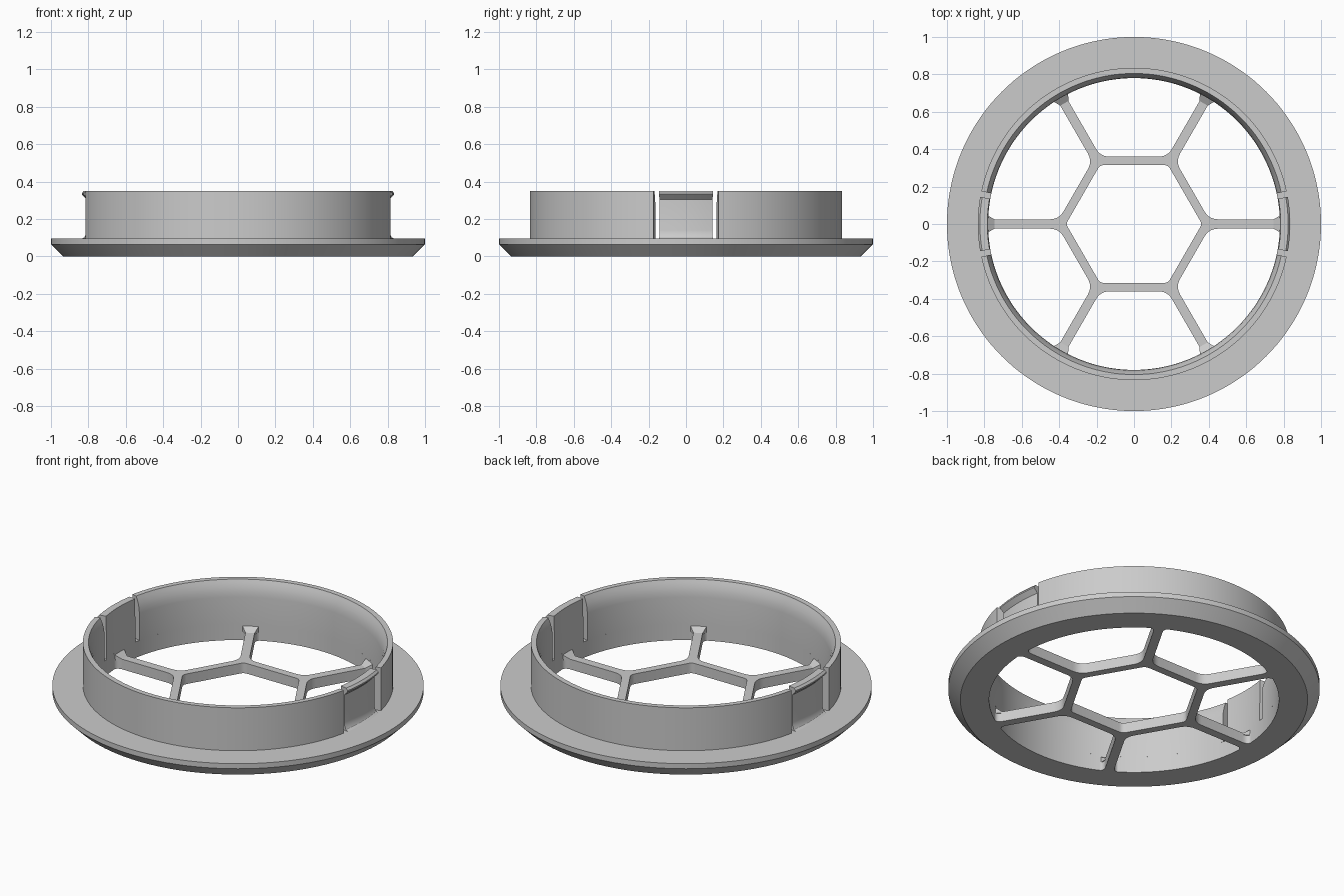
import bpy, bmesh
from math import sin, cos, pi, radians, sqrt
from mathutils import Vector, Matrix

if "Cube" in bpy.data.objects:
    bpy.data.objects.remove(bpy.data.objects["Cube"], do_unlink=True)

GREY = (0.6, 0.6, 0.6, 1)
mat = bpy.data.materials.new("plain grey")
mat.use_nodes = True
mat.diffuse_color = GREY
mat.node_tree.nodes["Principled BSDF"].inputs["Base Color"].default_value = GREY


def finish(name, bm):
    """Turn a bmesh into a smooth-shaded grey object."""
    bmesh.ops.remove_doubles(bm, verts=bm.verts, dist=1e-5)
    bmesh.ops.recalc_face_normals(bm, faces=bm.faces)
    mesh = bpy.data.meshes.new(name)
    bm.to_mesh(mesh)
    bm.free()
    mesh.materials.append(mat)
    ob = bpy.data.objects.new(name, mesh)
    bpy.context.collection.objects.link(ob)
    bpy.ops.object.select_all(action='DESELECT')
    ob.select_set(True)
    bpy.context.view_layer.objects.active = ob
    bpy.ops.object.shade_smooth_by_angle(angle=radians(30))
    return ob


def revolve(name, profile, start=0, end=360, steps=144):
    """Sweep a closed (radius, height) profile between two angles."""
    bm = bmesh.new()
    full = end - start == 360
    rings = []
    for i in range(steps if full else steps + 1):
        a = radians(start + (end - start) * i / steps)
        rings.append([bm.verts.new((r * cos(a), r * sin(a), z)) for r, z in profile])
    n = len(profile)
    for i in range(steps):
        p, q = rings[i], rings[(i + 1) % len(rings)]
        for j in range(n):
            k = (j + 1) % n
            bm.faces.new((p[j], q[j], q[k], p[k]))
    if not full:
        bm.faces.new(rings[0])
        bm.faces.new(rings[-1])
    return finish(name, bm)


def bend(a, corner, b, steps=6):
    """Rounded corner from a to b."""
    ts = [i / steps for i in range(steps + 1)]
    return [a * (1 - t) ** 2 + corner * 2 * t * (1 - t) + b * t * t for t in ts]


HOLE, TOP, FLANGE_TOP, RIB_TOP = 0.78, 0.35, 0.095, 0.06

# Flange with chamfered underside
revolve("flange", [(HOLE, 0), (0.935, 0), (1, 0.065), (1, FLANGE_TOP), (HOLE, FLANGE_TOP)])

# Two collar walls, flared inside at the top
wall = [(HOLE, FLANGE_TOP), (0.835, FLANGE_TOP), (0.835, TOP), (0.805, TOP),
        (0.797, 0.332), (0.789, 0.31), (0.783, 0.285), (HOLE, 0.255)]
revolve("back_wall", wall, 12.1, 167.9, 64)
revolve("front_wall", wall, 192.1, 347.9, 64)

# Snap clips with a hooked lip and a filleted foot
clip = [(HOLE, FLANGE_TOP), (0.836, FLANGE_TOP), (0.822, 0.102), (0.813, 0.118), (0.81, 0.14),
        (0.81, 0.305), (0.835, 0.33), (0.835, 0.338), (0.824, TOP), (0.784, TOP)]
revolve("left_clip", clip, -10, 10, 10)
revolve("right_clip", clip, 170, 190, 10)

# Rib outlines: outer disc, central hexagon and six rounded cells
RIM, HALF, INNER, OUTER = HOLE + 0.002, 0.025, 0.315, 0.36
outlines = [[Vector((0.79 * cos(2 * pi * i / 144), 0.79 * sin(2 * pi * i / 144))) for i in range(144)]]
corners = [Vector((cos(i * pi / 3), sin(i * pi / 3))) * INNER / cos(pi / 6) for i in range(6)]
hexagon = []
for i, c in enumerate(corners):
    hexagon += bend(c.lerp(corners[i - 1], 0.06), c, c.lerp(corners[(i + 1) % 6], 0.06), 4)
outlines.append(hexagon)

along = Vector((cos(pi / 6), -sin(pi / 6)))
side = Vector((sin(pi / 6), cos(pi / 6))) * HALF
s = (OUTER - side.x) / along.x
inner_corner = along * s + side
rim_corner = along * sqrt(RIM ** 2 - HALF ** 2) + side
rim_angle = -pi / 6 + 0.075
rim_start = Vector((cos(rim_angle), sin(rim_angle))) * RIM
half_cell = bend(inner_corner + Vector((0, 0.05)), inner_corner, along * (s + 0.05) + side)
half_cell += bend(along * 0.74 + side, rim_corner, rim_start)
half_cell += [Vector((cos(rim_angle * (1 - t / 12)), sin(rim_angle * (1 - t / 12)))) * RIM for t in range(1, 12)]
cell = half_cell + [Vector((RIM, 0))] + [Vector((p.x, -p.y)) for p in reversed(half_cell)]
for i in range(6):
    turn = Matrix.Rotation(pi / 6 + i * pi / 3, 2)
    outlines.append([turn @ p for p in cell])

# Fill the outlines as one plate
curve = bpy.data.curves.new("rib_outline", 'CURVE')
curve.dimensions = '2D'
curve.fill_mode = 'BOTH'
curve.extrude = RIB_TOP / 2
for pts in outlines:
    spline = curve.splines.new('POLY')
    spline.points.add(len(pts) - 1)
    spline.use_cyclic_u = True
    for point, p in zip(spline.points, pts):
        point.co = (p.x, p.y, 0, 1)
helper = bpy.data.objects.new("rib_outline", curve)
bpy.context.collection.objects.link(helper)
bpy.context.view_layer.update()
plate = bpy.data.meshes.new_from_object(helper.evaluated_get(bpy.context.evaluated_depsgraph_get()))
bm = bmesh.new()
bm.from_mesh(plate)
bmesh.ops.translate(bm, verts=bm.verts, vec=(0, 0, RIB_TOP / 2))
bpy.data.objects.remove(helper, do_unlink=True)
finish("honeycomb_ribs", bm)

# Small wedge where each rib meets the collar
bm = bmesh.new()
for i in range(6):
    turn = Matrix.Rotation(i * pi / 3, 3, 'Z')
    shape = [(0.745, HALF, RIB_TOP - 0.01), (0.745, HALF, RIB_TOP),
             (0.782, 0.045, RIB_TOP - 0.01), (0.782, 0.045, 0.085)]
    verts = [bm.verts.new(turn @ Vector((x, y * m, z))) for x, y, z in shape for m in (1, -1)]
    bmesh.ops.convex_hull(bm, input=verts)
finish("rib_gussets", bm)
